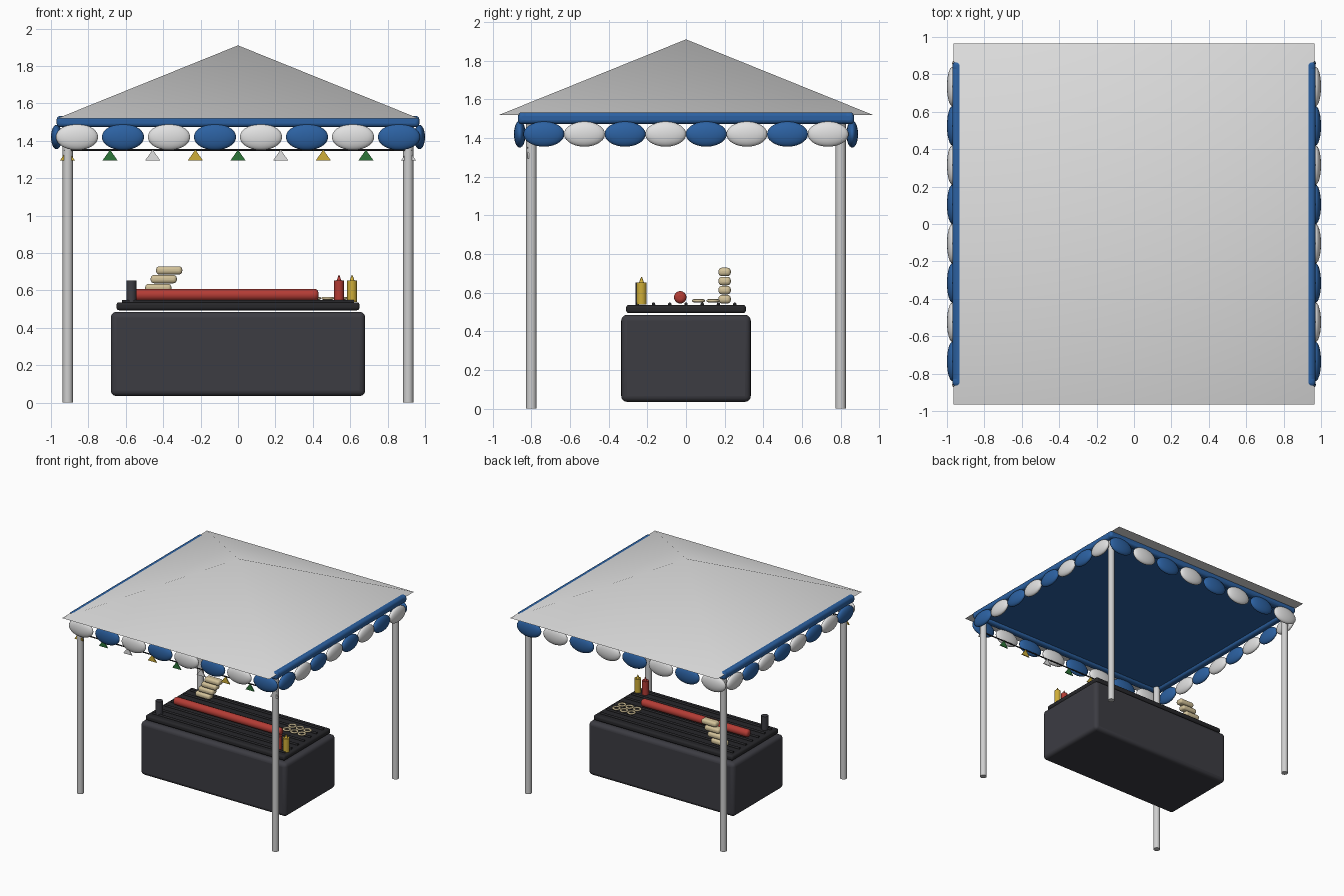
import bpy, math

if "Cube" in bpy.data.objects:
    bpy.data.objects.remove(bpy.data.objects["Cube"])


def mat(name, r, g, b):
    m = bpy.data.materials.new(name)
    m.diffuse_color = (r, g, b, 1)
    m.use_nodes = True
    m.node_tree.nodes["Principled BSDF"].inputs["Base Color"].default_value = m.diffuse_color
    return m


WHITE = mat("white", 0.75, 0.75, 0.75)
STEEL = mat("pole_grey", 0.62, 0.62, 0.62)
BLUE = mat("blue", 0.025, 0.12, 0.36)
CHAR = mat("charcoal", 0.045, 0.045, 0.055)
BLACK = mat("black", 0.02, 0.02, 0.023)
RED = mat("red", 0.45, 0.045, 0.035)
YELLOW = mat("yellow", 0.62, 0.42, 0.04)
GREEN = mat("green", 0.025, 0.18, 0.04)
TAN = mat("bun_tan", 0.65, 0.54, 0.32)


def finish(name, m, angle=40):
    o = bpy.context.object
    o.name = name
    o.data.materials.append(m)
    bpy.ops.object.transform_apply(location=False, rotation=True, scale=True)
    bpy.ops.object.shade_smooth_by_angle(angle=math.radians(angle))
    return o


def box(name, loc, size, m, bevel=0.0, seg=3):
    bpy.ops.mesh.primitive_cube_add(size=1, location=loc)
    bpy.context.object.scale = size
    o = finish(name, m)
    if bevel:
        b = o.modifiers.new("bevel", 'BEVEL')
        b.width, b.segments = bevel, seg
    return o


def cyl(name, loc, r, h, m, rot=(0, 0, 0), r2=None, sides=24):
    bpy.ops.mesh.primitive_cone_add(vertices=sides, radius1=r, radius2=r if r2 is None else r2,
                                    depth=h, location=loc, rotation=rot)
    return finish(name, m)


def ball(name, loc, size, m):
    bpy.ops.mesh.primitive_uv_sphere_add(segments=24, ring_count=14, radius=1, location=loc)
    bpy.context.object.scale = size
    return finish(name, m, 60)


# Pyramid roof with blue ceiling
bpy.ops.mesh.primitive_cone_add(vertices=4, radius1=0.965 * math.sqrt(2), radius2=0, depth=0.39,
                                location=(0, 0, 1.715), rotation=(0, 0, math.pi / 4))
finish("roof", WHITE)
box("ceiling", (0, 0, 1.505), (1.88, 1.68, 0.02), BLUE)

# Roof rails, scalloped valance and poles
for s, side in ((-1, "a"), (1, "b")):
    box("long_rail_" + side, (0, s * 0.84, 1.503), (1.94, 0.06, 0.06), BLUE, 0.02)
    box("side_rail_" + side, (s * 0.94, 0, 1.503), (0.06, 1.70, 0.06), BLUE, 0.02)
    for i in range(8):
        t = i - 3.5
        ball("long_scallop", (t * 0.246, s * 0.86, 1.42), (0.113, 0.03, 0.07), BLUE if i % 2 else WHITE)
        ball("side_scallop", (s * 0.97, t * 0.21, 1.42), (0.03, 0.106, 0.065), WHITE if i % 2 else BLUE)
    for t in (-1, 1):
        cyl("pole", (s * 0.91, t * 0.80, 0.75), 0.027, 1.5, STEEL)

# Bunting across the front
cyl("bunting_string", (0, -0.815, 1.35), 0.005, 1.86, BLACK, (0, math.pi / 2, 0), sides=8)
for i in range(9):
    x, d = (i - 4) * 0.228, 0.004
    tri = [(-0.04, 1.295), (0.04, 1.295), (0, 1.352)]
    verts = [(x + a, -0.815 + e, z) for e in (-d, d) for a, z in tri]
    faces = [(0, 1, 2), (5, 4, 3), (0, 3, 4, 1), (1, 4, 5, 2), (2, 5, 3, 0)]
    me = bpy.data.meshes.new("bunting_flag")
    me.from_pydata(verts, [], faces)
    me.materials.append((YELLOW, GREEN, WHITE)[i % 3])
    bpy.context.collection.objects.link(bpy.data.objects.new("bunting_flag", me))

# Grill cabinet, top slab and grate bars
box("grill_body", (0, 0, 0.26), (1.36, 0.67, 0.45), CHAR, 0.03, 4)
box("grill_top", (0, 0, 0.515), (1.30, 0.62, 0.043), BLACK, 0.015)
for i in range(7):
    cyl("grate_bar", (0, (i - 3) * 0.084, 0.54), 0.009, 1.24, BLACK, (0, math.pi / 2, 0), sides=10)

# Long sausage with rounded ends
o = cyl("sausage", (-0.07, -0.03, 0.576), 0.032, 1.0, RED, (0, math.pi / 2, 0))
b = o.modifiers.new("bevel", 'BEVEL')
b.width, b.segments = 0.02, 4

# Stack of buns, each shifted along
for i in range(4):
    box("bun", (-0.455 + i * 0.029, 0.2, 0.566 + i * 0.047), (0.14, 0.064, 0.044), TAN, 0.018, 4)

# Onion rings
for i in range(3):
    for j in range(2):
        bpy.ops.mesh.primitive_torus_add(major_radius=0.026, minor_radius=0.008, major_segments=20,
                                         minor_segments=8, location=(0.41 + 0.07 * i, 0.065 + 0.075 * j, 0.558))
        finish("onion_ring", TAN, 60)

# Sauce bottles and utensil cup
for x, m, n in ((0.54, RED, "red"), (0.61, YELLOW, "yellow")):
    cyl(n + "_bottle", (x, -0.23, 0.595), 0.026, 0.115, m)
    cyl(n + "_nozzle", (x, -0.23, 0.667), 0.013, 0.03, m, r2=0.002, sides=16)
cyl("cup", (-0.57, -0.235, 0.595), 0.027, 0.115, CHAR)
